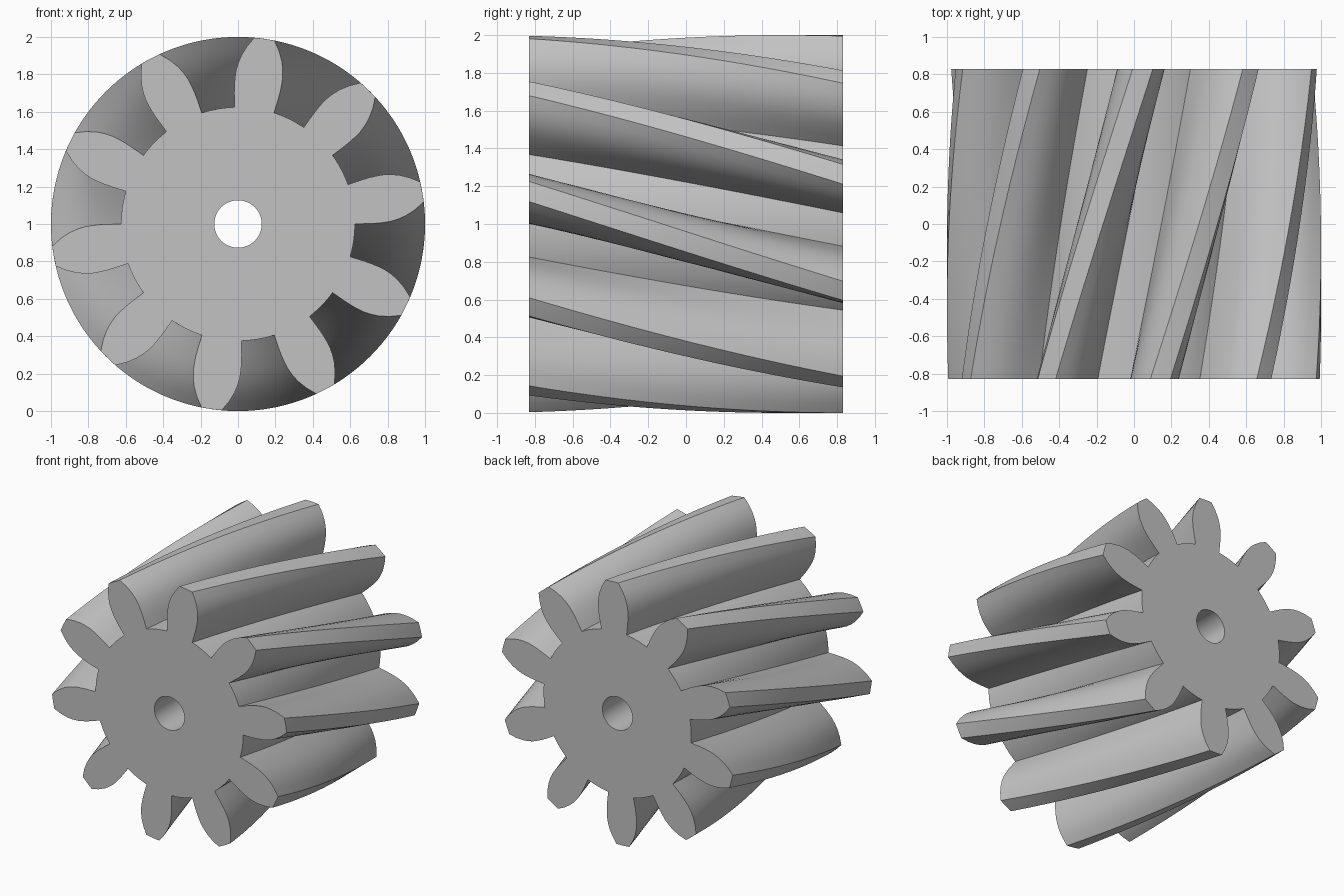
import bpy, bmesh, math

if "Cube" in bpy.data.objects:
    bpy.data.objects.remove(bpy.data.objects["Cube"])

TEETH = 10
HALF_LENGTH = 0.83
TWIST = math.radians(-30.6)      # rotation from front to back
FIRST_TOOTH = 9.9                # angle of one tooth centre on the front face
BORE_RADIUS = 0.127
LAYERS = 32

# Half a tooth: (radius, angle from the tooth centre line in degrees)
FLANK = [(0.625, 9.85), (0.66, 9.8), (0.70, 9.75), (0.74, 9.6), (0.78, 9.3),
         (0.82, 8.85), (0.86, 8.05), (0.90, 7.0), (0.95, 5.25), (1.0, 3.1)]


def tooth_points():
    """One pitch: rising flank, tip, falling flank, root arc."""
    pts = [(r, -a) for r, a in FLANK] + [(1.0, 0.0)]
    pts += [(r, a) for r, a in reversed(FLANK)]
    root_r, root_a = FLANK[0]
    gap = 360 / TEETH - 2 * root_a
    pts += [(root_r, root_a + gap * i / 6) for i in range(1, 6)]
    return pts


def ring(bm, outline, y, turn):
    return [bm.verts.new((r * math.cos(a + turn), y, 1 + r * math.sin(a + turn)))
            for r, a in outline]


def skin(bm, rings):
    """Join successive closed rings with quads."""
    for lower, upper in zip(rings, rings[1:]):
        n = len(lower)
        for i in range(n):
            j = (i + 1) % n
            bm.faces.new((lower[i], lower[j], upper[j], upper[i]))


def loop_edges(bm, verts):
    return [bm.edges.get((verts[i - 1], verts[i])) for i in range(len(verts))]


# Full gear outline and bore circle
outline = [(r, math.radians(a + FIRST_TOOTH + k * 360 / TEETH))
           for k in range(TEETH) for r, a in tooth_points()]
circle = [(BORE_RADIUS, math.tau * i / 48) for i in range(48)]

bm = bmesh.new()

# Twisted teeth
outer = []
for i in range(LAYERS + 1):
    t = i / LAYERS
    outer.append(ring(bm, outline, HALF_LENGTH * (2 * t - 1), TWIST * t))
skin(bm, outer)

# Straight bore
bore = [ring(bm, circle, y, 0) for y in (-HALF_LENGTH, HALF_LENGTH)]
skin(bm, bore)

# Flat end faces with the bore left open
for end in (0, -1):
    edges = loop_edges(bm, outer[end]) + loop_edges(bm, bore[end])
    bmesh.ops.triangle_fill(bm, edges=edges, use_beauty=True, normal=(0, 1, 0))
bmesh.ops.recalc_face_normals(bm, faces=bm.faces)

mesh = bpy.data.meshes.new("helical_gear")
bm.to_mesh(mesh)
bm.free()
gear = bpy.data.objects.new("helical_gear", mesh)
bpy.context.collection.objects.link(gear)

# Plain grey metal
colour = (0.54, 0.54, 0.54, 1)
mat = bpy.data.materials.new("grey_metal")
mat.use_nodes = True
mat.diffuse_color = colour
mat.node_tree.nodes["Principled BSDF"].inputs["Base Color"].default_value = colour
mesh.materials.append(mat)

# Smooth flanks, sharp tooth and bore edges
bpy.ops.object.select_all(action="DESELECT")
gear.select_set(True)
bpy.context.view_layer.objects.active = gear
bpy.ops.object.shade_smooth_by_angle(angle=math.radians(25))
